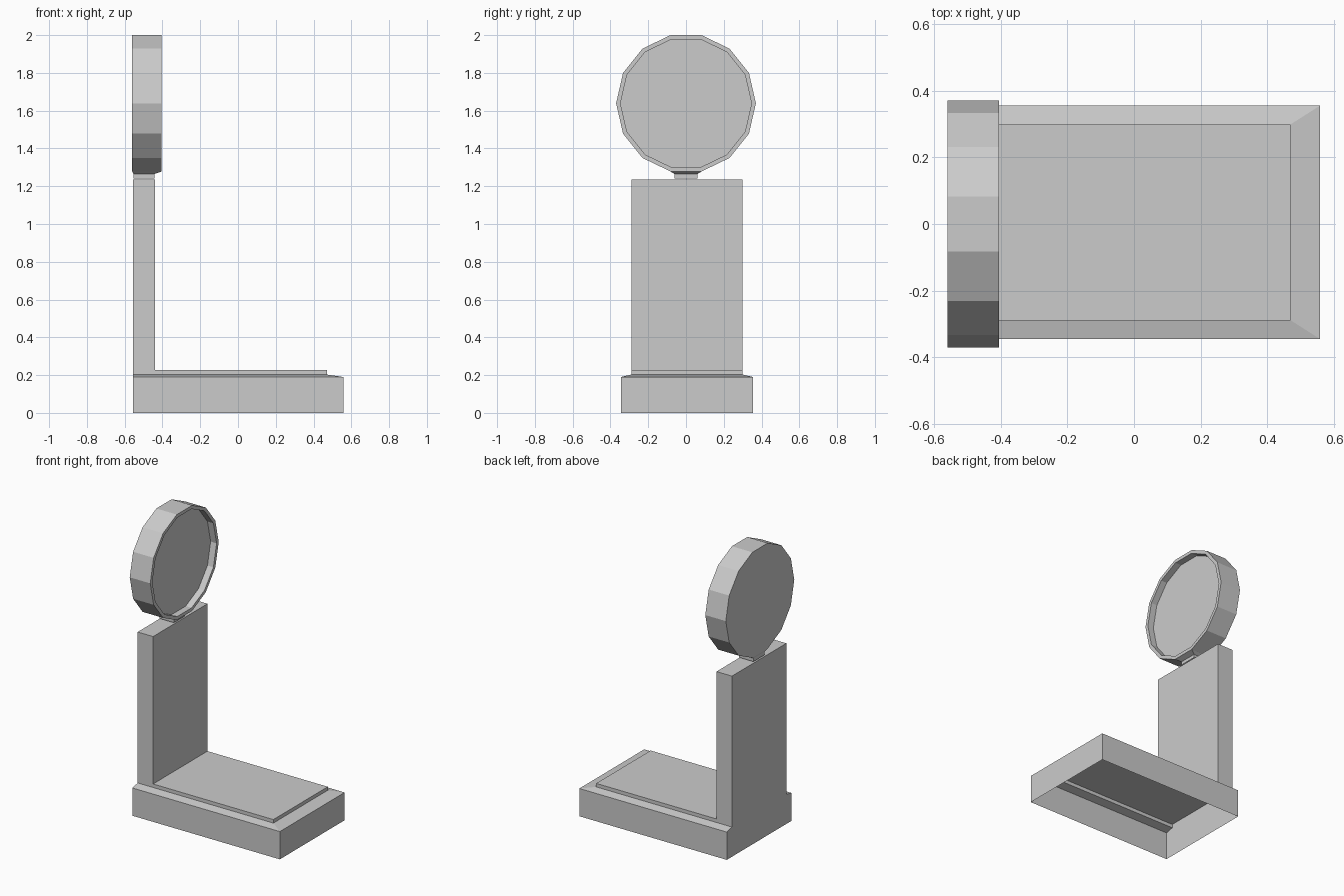
import bpy, bmesh
from math import cos, sin, pi

if "Cube" in bpy.data.objects:
    bpy.data.objects.remove(bpy.data.objects["Cube"])


def loft(name, rings, cap_start=True, cap_end=True):
    """Bridge successive rings of points into one flat-shaded object."""
    bm = bmesh.new()
    loops = [[bm.verts.new(p) for p in ring] for ring in rings]
    for a, b in zip(loops, loops[1:]):
        n = len(a)
        for i in range(n):
            j = (i + 1) % n
            bm.faces.new((a[i], a[j], b[j], b[i]))
    if cap_start:
        bm.faces.new(loops[0][::-1])
    if cap_end:
        bm.faces.new(loops[-1])
    mesh = bpy.data.meshes.new(name)
    bm.to_mesh(mesh)
    bm.free()
    obj = bpy.data.objects.new(name, mesh)
    bpy.context.collection.objects.link(obj)
    return obj


def rect(x0, x1, half_y, z, yc=0.005):
    return [(x0, yc - half_y, z), (x1, yc - half_y, z),
            (x1, yc + half_y, z), (x0, yc + half_y, z)]


def polygon(x, r, sides=14, zc=1.639):
    return [(x, r * cos(2 * pi * i / sides), zc + r * sin(2 * pi * i / sides))
            for i in range(sides)]


BACK = -0.557

# Hollow base, open underneath, with sloped shoulder and raised platform
loft("base_platform", [
    rect(BACK, 0.558, 0.35, 0.0),
    rect(BACK, 0.558, 0.35, 0.19),
    rect(BACK, 0.47, 0.294, 0.203),
    rect(BACK, 0.47, 0.294, 0.227),
], cap_start=False)

# Upright column
loft("column", [rect(BACK, -0.44, 0.294, 0.227),
                rect(BACK, -0.44, 0.294, 1.235)])

# Neck flaring up into the dial's lowest facet
loft("dial_neck", [
    rect(-0.553, -0.442, 0.061, 1.242, 0),
    rect(-0.553, -0.442, 0.061, 1.265, 0),
    rect(-0.56, -0.405, 0.082, 1.278, 0),
], cap_start=False, cap_end=False)

# Fourteen-sided dial housing with recessed face
loft("dial", [
    polygon(-0.56, 0.37),
    polygon(-0.405, 0.37),
    polygon(-0.405, 0.347),
    polygon(-0.45, 0.347),
])
